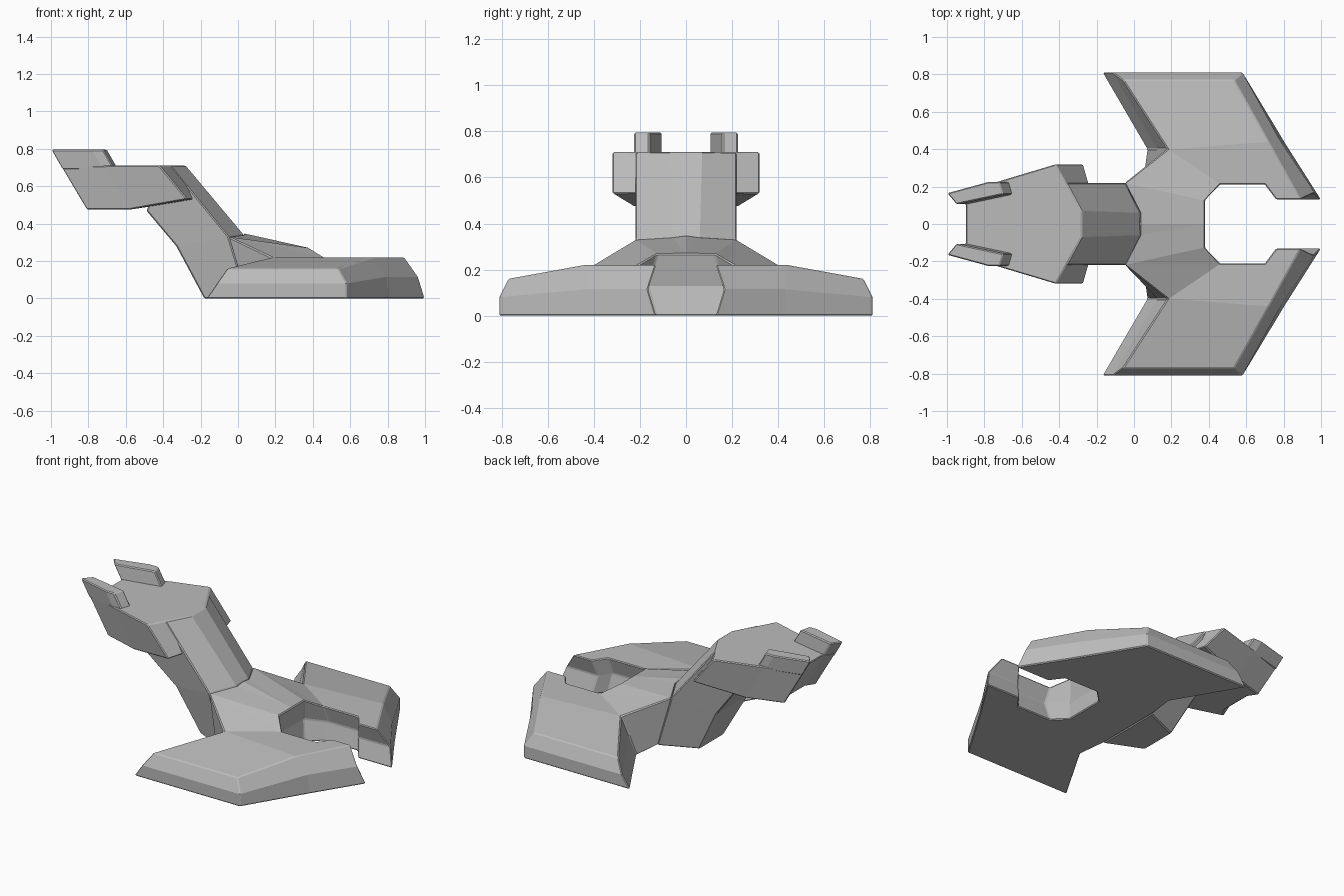
import bpy
import bmesh

cube = bpy.data.objects.get("Cube")
if cube:
    bpy.data.objects.remove(cube, do_unlink=True)

grey = bpy.data.materials.new("hull grey")
grey.use_nodes = True
GREY = (0.5, 0.5, 0.5, 1)
grey.diffuse_color = GREY
grey.node_tree.nodes["Principled BSDF"].inputs["Base Color"].default_value = GREY


def finish(name, bm):
    """Turn a bmesh into a flat-shaded object with thin chamfered edges."""
    bmesh.ops.remove_doubles(bm, verts=bm.verts, dist=0.0005)
    bmesh.ops.recalc_face_normals(bm, faces=bm.faces)
    mesh = bpy.data.meshes.new(name)
    bm.to_mesh(mesh)
    bm.free()
    mesh.materials.append(grey)
    obj = bpy.data.objects.new(name, mesh)
    bpy.context.collection.objects.link(obj)
    bevel = obj.modifiers.new("chamfer", 'BEVEL')
    bevel.width = 0.006
    bevel.segments = 1
    bevel.limit_method = 'ANGLE'
    bevel.angle_limit = 0.5
    return obj


def mirrored(ring):
    return ring + [(x, -y, z) for x, y, z in reversed(ring)]


def loft(name, rings):
    """Join closed rings of equal length and cap both ends."""
    bm = bmesh.new()
    loops = [[bm.verts.new(p) for p in ring] for ring in rings]
    for a, b in zip(loops, loops[1:]):
        for i in range(len(a)):
            j = (i + 1) % len(a)
            bm.faces.new((a[i], a[j], b[j], b[i]))
    bm.faces.new(loops[0])
    bm.faces.new(loops[-1])
    return finish(name, bm)


# Winged hull: one half as three stacked outlines, wing root round to the bay
floor = [(.07, .40), (-.17, .81), (.58, .81), (.81, .43), (1, .13),
         (.76, .13), (.70, .21), (.46, .21), (.38, .13), (.38, 0)]
ledge = [(.125, .40, .11), (-.115, .81, .08), (.58, .81, .08),
         (.79, .43, .115), (.965, .165, .115), (.74, .165, .115),
         (.685, .24, .115), (.475, .24, .115), (.35, .165, .13), (.35, 0, .13)]
deck = [(.18, .40, .22), (-.06, .77, .16), (.535, .77, .16),
        (.72, .44, .22), (.89, .13, .22), (.76, .13, .22),
        (.70, .21, .22), (.46, .21, .22), (.38, .125, .27), (.38, 0, .27)]

bm = bmesh.new()
low = [bm.verts.new((x, y, 0)) for x, y in floor]
mid = [bm.verts.new(p) for p in ledge]
top = [bm.verts.new(p) for p in deck]
shoulder = bm.verts.new((-.05, .22, .33))
spine_side = bm.verts.new((.03, .06, .34))
spine = bm.verts.new((.03, 0, .348))
keel = bm.verts.new((.05, 0, 0))
keel_side = bm.verts.new((.05, .22, 0))

for a, b in ((low, mid), (mid, top)):
    for i in range(len(a) - 1):
        bm.faces.new((a[i], a[i + 1], b[i + 1], b[i]))
bm.faces.new(top[:4])                              # sloping outer wing
bm.faces.new(top[3:8] + [top[0]])                  # level inner wing
bm.faces.new((top[0], top[7], shoulder))           # shoulder slopes
bm.faces.new((top[7], top[8], shoulder))
bm.faces.new((shoulder, top[8], top[9], spine_side))
bm.faces.new((spine_side, top[9], spine))
bm.faces.new((low[0], mid[0], top[0], shoulder, keel_side))
bm.faces.new((keel_side, shoulder, spine_side, spine, keel))
bm.faces.new(low + [keel, keel_side])              # flat underside

# Mirror the half across the centre plane
copy = bmesh.ops.duplicate(bm, geom=bm.verts[:] + bm.edges[:] + bm.faces[:])
for item in copy["geom"]:
    if isinstance(item, bmesh.types.BMVert):
        item.co.y *= -1
finish("winged_hull", bm)

# Neck leaning forward out of the hull
loft("neck", [mirrored(r) for r in (
    [(.05, .06, 0), (.05, .22, 0), (-.18, .12, 0)],
    [(.03, .06, .34), (-.05, .22, .33), (-.33, .16, .28)],
    [(-.28, .07, .71), (-.36, .22, .71), (-.49, .22, .47)])])

# Wide raked head
loft("head", [mirrored(r) for r in (
    [(-.20, .07, .53), (-.27, .32, .53), (-.58, .23, .475),
     (-.81, .16, .475), (-.77, .10, .475)],
    [(-.28, .07, .71), (-.42, .32, .71), (-.72, .23, .71),
     (-.95, .16, .71), (-.90, .10, .71)])])

# Pair of prongs on the front of the head
outline = [(-1, .165), (-.78, .225), (-.72, .225), (-.70, .158), (-.95, .105)]
for side, sign in (("left", -1), ("right", 1)):
    loft("prong_" + side, [[(x + dx, y * sign, z) for x, y in outline]
                           for dx, z in ((.06, .69), (0, .795))])
